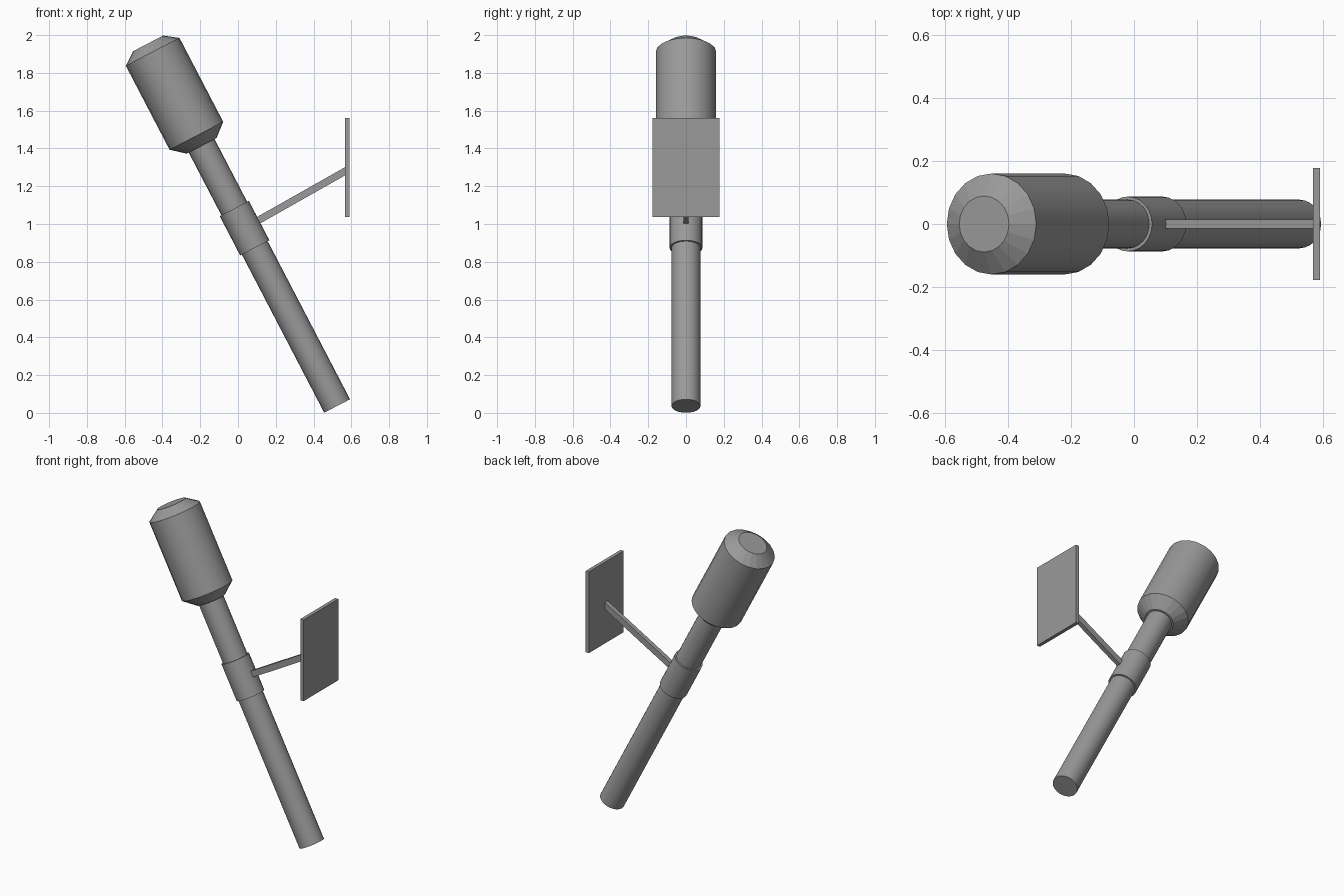
import bpy, bmesh, math
from mathutils import Vector, Matrix

if "Cube" in bpy.data.objects:
    bpy.data.objects.remove(bpy.data.objects["Cube"])

# Tilted main axis: t runs from the grip end upwards
BASE = Vector((0.523, 0, 0.040))
TILT = math.atan2(-0.462, 0.887)
AXIS = Matrix.Translation(BASE) @ Matrix.Rotation(TILT, 4, 'Y')

# Dark grey for every part
GREY = bpy.data.materials.new("dark_grey")
GREY.diffuse_color = (0.32, 0.32, 0.32, 1)
GREY.use_nodes = True
GREY.node_tree.nodes["Principled BSDF"].inputs["Base Color"].default_value = GREY.diffuse_color


def finish(name, bm):
    bmesh.ops.recalc_face_normals(bm, faces=bm.faces)
    me = bpy.data.meshes.new(name)
    bm.to_mesh(me)
    bm.free()
    me.materials.append(GREY)
    ob = bpy.data.objects.new(name, me)
    bpy.context.collection.objects.link(ob)
    return ob


def turned(name, profile, n):
    """Closed turned part on the tilted axis from (radius, t) pairs."""
    bm = bmesh.new()
    rings = []
    for r, t in profile:
        ring = []
        for i in range(n):
            a = 2 * math.pi * i / n
            ring.append(bm.verts.new(AXIS @ Vector((r * math.cos(a), r * math.sin(a), t))))
        rings.append(ring)
    for (ra, _), (rb, _), a, b in zip(profile, profile[1:], rings, rings[1:]):
        for i in range(n):
            j = (i + 1) % n
            f = bm.faces.new((a[i], a[j], b[j], b[i]))
            f.smooth = ra == rb          # round walls smooth, chamfers faceted
    bm.faces.new(rings[0])
    bm.faces.new(rings[-1])
    # Crisp borders between walls, chamfers and caps
    for e in bm.edges:
        if not all(f.smooth for f in e.link_faces):
            e.smooth = False
    return finish(name, bm)


def box(name, center, size, angle=0):
    bm = bmesh.new()
    m = (Matrix.Translation(center) @ Matrix.Rotation(angle, 4, 'Y')
         @ Matrix.Diagonal((*size, 1)))
    bmesh.ops.create_cube(bm, size=1, matrix=m)
    return finish(name, bm)


# Long shaft, clamp collar and chamfered head
turned("shaft", [(0.077, -0.004), (0.077, 1.58)], 24)
turned("collar", [(0.087, 0.94), (0.087, 1.175)], 24)
turned("head", [(0.089, 1.549), (0.160, 1.609), (0.160, 2.11), (0.089, 2.161)], 20)

# Thin arm from the collar to the upright plate
p, q = Vector((0.107, 0, 1.019)), Vector((0.579, 0, 1.286))
d = q - p
box("arm", (p + q) / 2, (d.length, 0.029, 0.038), -math.atan2(d.z, d.x))
box("plate", (0.579, 0, 1.299), (0.023, 0.354, 0.523))
